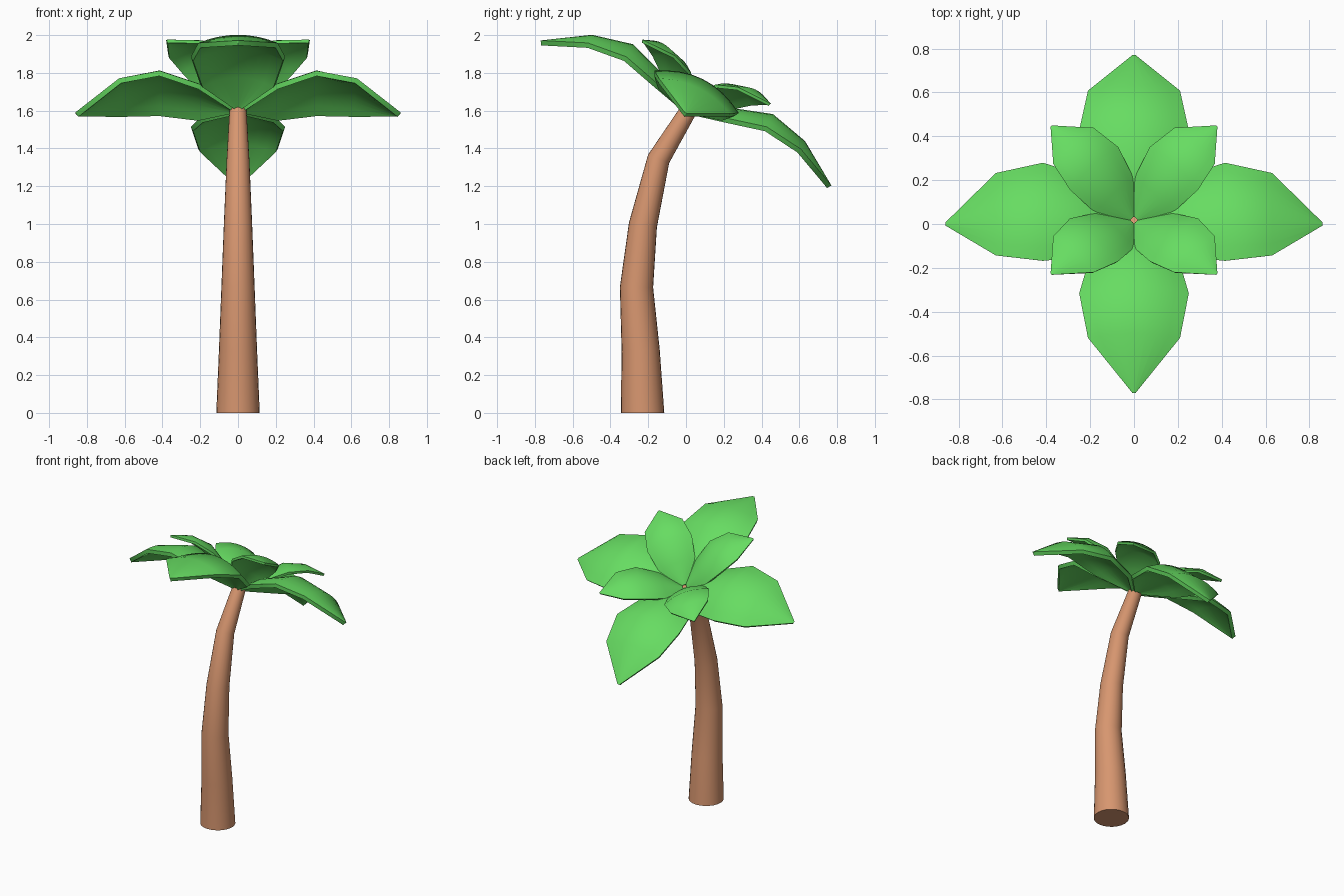
import bpy, bmesh, math
from mathutils import Vector, Matrix

if "Cube" in bpy.data.objects:
    bpy.data.objects.remove(bpy.data.objects["Cube"])


def material(name, rgb):
    m = bpy.data.materials.new(name)
    m.diffuse_color = (*rgb, 1)
    m.use_nodes = True
    m.node_tree.nodes["Principled BSDF"].inputs["Base Color"].default_value = m.diffuse_color
    return m


leaf_green = material("leaf green", (0.135, 0.72, 0.122))
bark_brown = material("bark brown", (0.68, 0.305, 0.16))


def add_object(name, bm, mat):
    me = bpy.data.meshes.new(name)
    bm.to_mesh(me)
    bm.free()
    me.materials.append(mat)
    ob = bpy.data.objects.new(name, me)
    bpy.context.collection.objects.link(ob)
    bpy.ops.object.select_all(action='DESELECT')
    ob.select_set(True)
    bpy.context.view_layer.objects.active = ob
    return ob


# Trunk: round rings swept along a bent path (y, z, radius)
PATH = [(-0.23, 0, 0.115), (-0.24, 0.33, 0.101), (-0.262, 0.665, 0.088),
        (-0.228, 0.995, 0.075), (-0.145, 1.345, 0.060), (0.012, 1.60, 0.045)]
SIDES = 24
bm = bmesh.new()
rings = []
for i, (y, z, r) in enumerate(PATH):
    a, b = PATH[max(i - 1, 0)], PATH[min(i + 1, len(PATH) - 1)]
    t = Vector((b[0] - a[0], b[1] - a[1])).normalized() if i else Vector((0, 1))
    rings.append([bm.verts.new((r * math.cos(k), y + r * math.sin(k) * t.y,
                                z - r * math.sin(k) * t.x))
                  for k in (2 * math.pi * s / SIDES for s in range(SIDES))])
for lo, hi in zip(rings, rings[1:]):
    for s in range(SIDES):
        n = (s + 1) % SIDES
        bm.faces.new((lo[s], lo[n], hi[n], hi[s]))
bm.faces.new(rings[0][::-1])
bm.faces.new(rings[-1])
add_object("trunk", bm, bark_brown)
bpy.ops.object.shade_smooth_by_angle(angle=math.radians(40))

# Leaf stations: distance out, half width, edge height, midrib height
LEAF = [(0.02, 0.03, 0.025, 0.035), (0.2, 0.2, 0.07, 0.13), (0.415, 0.25, 0.125, 0.20),
        (0.63, 0.21, 0.10, 0.148), (0.86, 0.008, 0.0, 0.0)]
COLS = 8
# The whole crown leans backwards
CROWN = Matrix.Translation((0, 0, 1.588)) @ Matrix.Rotation(math.radians(-26.5), 4, 'X')


def leaf(name, angle, scale, rise, lift):
    bm = bmesh.new()
    rows = []
    for d, w, edge, mid in LEAF:
        row = []
        for c in range(COLS + 1):
            u = 2 * c / COLS - 1
            h = mid + (edge - mid) * u * u
            p = Vector((d, w * u, h)) * scale
            p.z += lift + rise * p.x
            row.append(bm.verts.new(p))
        rows.append(row)
    for a, b in zip(rows, rows[1:]):
        for c in range(COLS):
            bm.faces.new((a[c], b[c], b[c + 1], a[c + 1]))
    bm.transform(CROWN @ Matrix.Rotation(math.radians(angle), 4, 'Z'))
    ob = add_object(name, bm, leaf_green)
    mod = ob.modifiers.new("thickness", 'SOLIDIFY')
    mod.thickness = 0.028 * scale
    mod.offset = -1
    bpy.ops.object.modifier_apply(modifier=mod.name)
    bpy.ops.object.shade_smooth_by_angle(angle=math.radians(40))


# Four large leaves along the axes, four small raised ones between them
for k in range(4):
    leaf(f"large_leaf_{k + 1}", 90 * k, 1.0, 0, 0)
    leaf(f"small_leaf_{k + 1}", 45 + 90 * k, 0.62, 0.43, 0.015)
